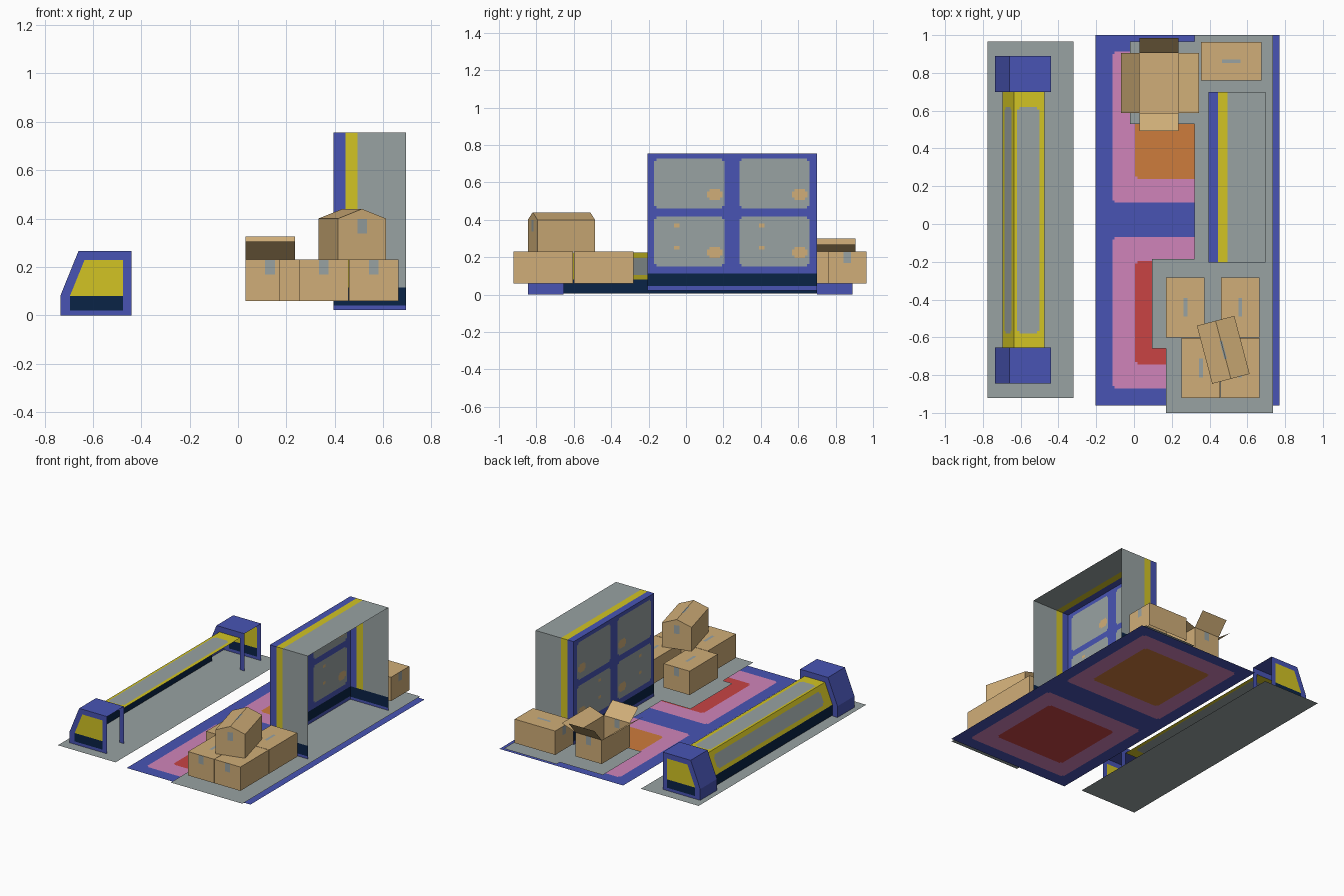
import bpy, bmesh, math
from mathutils import Matrix, Vector

if "Cube" in bpy.data.objects:
    bpy.data.objects.remove(bpy.data.objects["Cube"])


def material(name, hexcol):
    lin = lambda c: c / 12.92 if c <= 0.04045 else ((c + 0.055) / 1.055) ** 2.4
    m = bpy.data.materials.new(name)
    m.diffuse_color = [lin(int(hexcol[i:i + 2], 16) / 255) for i in (0, 2, 4)] + [1]
    m.use_nodes = True
    m.node_tree.nodes["Principled BSDF"].inputs["Base Color"].default_value = m.diffuse_color
    return m


PALETTE = {"blue": "4854B4", "yellow": "D2C424", "grey": "98A2A2", "navy": "0A2346",
           "cardboard": "D0AE78", "pink": "D084BA", "red": "C84444", "orange": "CE7C3C"}
MATS = {k: material(k, v) for k, v in PALETTE.items()}
NAMES = list(MATS)


def part(name, panels, centre, matrix=Matrix()):
    """Panel = (fn(u,v)->xyz, (u0,u1,v0,v1), base colour, [(u0,u1,v0,v1,colour)...]).
    Each panel is cut along its painted rectangles; colour None leaves a hole."""
    bm = bmesh.new()
    for fn, (u0, u1, v0, v1), base, rects in panels:
        us = sorted({u0, u1} | {u for r in rects for u in r[:2]})
        vs = sorted({v0, v1} | {v for r in rects for v in r[2:4]})
        grid = [[bm.verts.new(fn(u, v)) for v in vs] for u in us]
        for i in range(len(us) - 1):
            for j in range(len(vs) - 1):
                cu, cv = (us[i] + us[i + 1]) / 2, (vs[j] + vs[j + 1]) / 2
                col = base
                for a, b, c, d, k in rects:
                    if a < cu < b and c < cv < d:
                        col = k
                if col:
                    f = bm.faces.new((grid[i][j], grid[i + 1][j], grid[i + 1][j + 1], grid[i][j + 1]))
                    f.material_index = NAMES.index(col)
    bmesh.ops.remove_doubles(bm, verts=bm.verts, dist=1e-5)
    bmesh.ops.delete(bm, geom=[v for v in bm.verts if not v.link_faces], context='VERTS')
    bm.normal_update()
    for f in bm.faces:  # face away from the part's centre
        if f.normal.dot(f.calc_center_median() - Vector(centre)) < 0:
            f.normal_flip()
    me = bpy.data.meshes.new(name)
    bm.to_mesh(me)
    bm.free()
    for m in MATS.values():
        me.materials.append(m)
    ob = bpy.data.objects.new(name, me)
    ob.matrix_world = matrix
    bpy.context.collection.objects.link(ob)


def rounded(u0, u1, v0, v1, col, r=0.013):
    return [(u0 + r, u1 - r, v0, v1, col), (u0, u1, v0 + r, v1 - r, col)]


def flat(z):
    return lambda u, v: (u, v, z)


def at_x(x):
    return lambda u, v: (x, u, v)


def at_y(y):
    return lambda u, v: (u, y, v)


# floor sheet under the counter
part("counter_floor_sheet", [(flat(0), (-0.775, -0.32, -0.92, 0.965), "grey", [])], (0, 0, -5))

# rug with two pink squares
rug = []
for y, col in ((0.5125, "orange"), (-0.47, "red")):
    rug += rounded(-0.115, 0.68, y - 0.4, y + 0.4, "pink")
    rug += rounded(0.005, 0.56, y - 0.273, y + 0.273, col)
part("rug", [(flat(0.006), (-0.205, 0.77, -0.96, 1.0), "blue", rug)], (0, 0, -5))

# stepped grey sheet under cabinet and boxes
part("cabinet_floor_sheet", [(flat(0.018), (-0.02, 0.735, -1.0, 1.0), None, [
    (-0.02, 0.32, 0.53, 0.965, "grey"), (0.32, 0.735, -0.185, 1.0, "grey"),
    (0.095, 0.735, -0.66, -0.185, "grey"), (0.17, 0.735, -1.0, -0.66, "grey")])], (0, 0, -5))

# cabinet: shell open at the back, four doors
X0, X1, Y0, Y1, Z0, Z1 = 0.395, 0.695, -0.205, 0.70, 0.022, 0.755
doors = [(Y0, Y1, 0.045, 0.113, "navy")]
for y in (-0.17, 0.285):
    for z in (0.46, 0.15):
        doors += rounded(y, y + 0.375, z, z + 0.267, "grey")
        doors += rounded(y + 0.282, y + 0.365, z + 0.045, z + 0.105, "cardboard")
    for z in (0.25, 0.37):
        doors.append((y + 0.105, y + 0.135, z - 0.01, z + 0.01, "cardboard"))
stripes = [(0.445, 0.495, Z0, Z1, "yellow"), (0.495, X1, Z0, Z1, "grey"),
           (X0, X1, 0.04, 0.115, "navy"), (X0, X1, Z0, 0.04, "blue")]
top_stripes = [(0.445, 0.495, Y0, Y1, "yellow"), (0.495, X1, Y0, Y1, "grey")]
part("cabinet", [(at_x(X0), (Y0, Y1, Z0, Z1), "blue", doors),
                 (at_y(Y0), (X0, X1, Z0, Z1), "blue", stripes),
                 (at_y(Y1), (X0, X1, Z0, Z1), "blue", stripes),
                 (flat(Z1), (X0, X1, Y0, Y1), "blue", top_stripes)], (0.55, 0.25, 0.4))


# counter end pods: sloped profile, painted end, ring on the inside, open back
def pod_left(z):
    return -0.735 + max(0, z - 0.08) * 0.075 / 0.185


def pod_end(y):
    return lambda u, v: ((pod_left(v), pod_left(v) + 0.04, -0.475, -0.44)[u], y, v)


def pod_wall(u, v):
    return (pod_left(v), u, v)


for name, outer, inner in (("front_pod", -0.845, -0.655), ("back_pod", 0.89, 0.70)):
    a, b = min(outer, inner), max(outer, inner)
    part(name, [
        (pod_end(outer), (0, 3, 0, 0.265), "blue",
         [(0, 1, 0, 0.08, "blue"), (1, 2, 0.08, 0.228, "yellow"), (1, 2, 0.02, 0.08, "navy"), (2, 3, 0, 0.08, "blue")]),
        (pod_end(inner), (0, 3, 0, 0.265), "blue",
         [(0, 1, 0, 0.08, "blue"), (1, 2, 0, 0.225, None), (2, 3, 0, 0.08, "blue")]),
        (pod_wall, (a, b, 0, 0.265), "blue", [(a, b, 0, 0.08, "blue")]),
        (flat(0.265), (pod_left(0.265), -0.44, a, b), "blue", [])], (-0.58, (a + b) / 2, 0.12))

# counter body between the pods, open back
ya, yb = -0.655, 0.70
part("counter", [
    (at_x(-0.695), (ya, yb, 0.005, 0.08), "navy", []),
    (lambda u, v: (pod_left(v) + 0.04, u, v), (ya, yb, 0.08, 0.225), "yellow",
     rounded(-0.58, 0.62, 0.105, 0.195, "grey")),
    (flat(0.225), (pod_left(0.225) + 0.04, -0.475, ya, yb), "yellow",
     rounded(-0.58, 0.62, -0.62, -0.5, "grey") and
     [(-0.607, -0.513, -0.58, 0.62, "grey"), (-0.62, -0.5, -0.567, 0.607, "grey")])], (-0.57, 0, 0.1))


# cardboard boxes
W, L, H = 0.1025, 0.159, 0.17


def box(name, x, y, z=0.06, angle=0, lid="flat"):
    tape = [(-0.02, 0.02, H - 0.062, H - 0.002, "grey")]
    tan = "cardboard"
    p = [(at_x(s * W), (-L, L, 0, H), tan, []) for s in (-1, 1)]
    p += [(at_y(s * L), (-W, W, 0, H), tan, tape) for s in (-1, 1)]
    if lid == "flat":
        p.append((flat(H), (-W, W, -L, L), tan, [(-0.01, 0.01, -0.05, 0.05, "grey")]))
    elif lid == "tent":
        for s in (-1, 1):
            p.append((lambda u, v, s=s: (s * u, v, H + 0.04 * (1 - u / W)), (0, W, -L, L), tan,
                      [(0, 0.007, -0.05, 0.05, "grey")]))
            p.append((lambda u, v, s=s: (u * (1 - v), s * L, H + 0.04 * v), (-W, W, 0, 1), tan, []))
    else:  # open: floor and four raised flaps
        p.append((flat(0.002), (-W, W, -L, L), tan, []))
        for s, out, up in ((-1, 0.1, 0.07), (1, 0.11, 0.037)):
            p.append((lambda u, v, s=s, o=out, h=up: (s * (W + o * v), u, H + h * v), (-L, L, 0, 1), tan, []))
        for s, out, up in ((-1, 0.095, 0.075), (1, 0.08, 0.095)):
            p.append((lambda u, v, s=s, o=out, h=up: (u, s * (L + o * v), H + h * v), (-W, W, 0, 1), tan, []))
    m = Matrix.Translation((x, y, z)) @ Matrix.Rotation(math.radians(angle), 4, 'Z')
    part(name, p, (0, 0, H / 2), m)


box("front_left_box", 0.354, -0.762)
box("front_right_box", 0.561, -0.762)
box("middle_left_box", 0.272, -0.441)
box("middle_right_box", 0.562, -0.441)
box("stacked_box", 0.4725, -0.666, 0.23, 14.8, "tent")
box("open_box", 0.1325, 0.747, lid="open")
box("back_box", 0.515, 0.862, angle=90)
